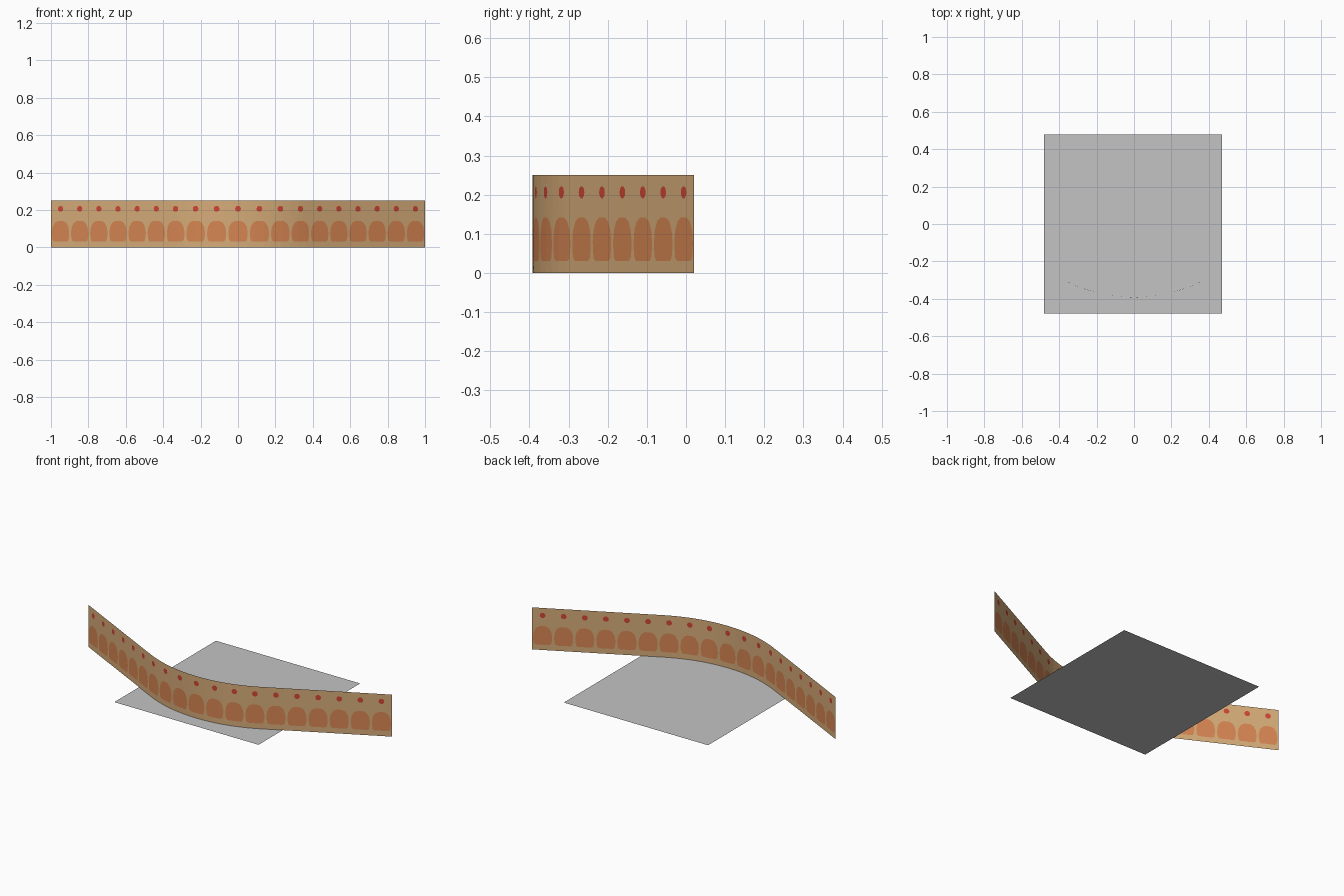
import bpy, bmesh, math
from mathutils import Vector

if "Cube" in bpy.data.objects:
    bpy.data.objects.remove(bpy.data.objects["Cube"])

HEIGHT = 0.25
TILES = 19
ANGLE = math.radians(27)          # slope of the straight arms
X0 = 0.362                        # where the arc meets the arms
RADIUS = X0 / math.sin(ANGLE)
ARC = RADIUS * ANGLE              # half length of the arc
HALF = ARC + (1 - X0) / math.cos(ANGLE)
Y_FRONT = -0.392


def material(name, color):
    m = bpy.data.materials.new(name)
    m.diffuse_color = (*color, 1)
    m.use_nodes = True
    m.node_tree.nodes["Principled BSDF"].inputs["Base Color"].default_value = m.diffuse_color
    return m


def finish(bm, name, mats):
    me = bpy.data.meshes.new(name)
    bm.to_mesh(me)
    bm.free()
    for m in mats:
        me.materials.append(m)
    ob = bpy.data.objects.new(name, me)
    bpy.context.collection.objects.link(ob)
    return ob


def bend(u):
    """Map length along the strip to its plan position (arm, arc, arm)."""
    s = min(abs(u), ARC)
    rest = abs(u) - s
    a = s / RADIUS
    x = RADIUS * math.sin(a) + rest * math.cos(ANGLE)
    y = Y_FRONT + RADIUS * (1 - math.cos(a)) + rest * math.sin(ANGLE)
    return math.copysign(x, u), y


tan = material("tan", (0.67, 0.41, 0.19))
orange = material("orange", (0.67, 0.235, 0.084))
red = material("red", (0.62, 0.06, 0.035))
grey = material("grey", (0.55, 0.55, 0.55))

# Half outline of the rounded arch, and the round dot above it
half = [(0.038, 0.031), (0.047, 0.038), (0.051, 0.06), (0.052, 0.08),
        (0.047, 0.11), (0.034, 0.132), (0.015, 0.142)]
arch = half + [(-x, z) for x, z in reversed(half)]
dot = [(0.016 * math.cos(k * math.pi / 5), 0.206 + 0.016 * math.sin(k * math.pi / 5))
       for k in range(10)]

# Flat patterned strip: each tile has an arch and a dot cut into it
bm = bmesh.new()
width = 2 * HALF / TILES
for i in range(TILES):
    c = -HALF + (i + 0.5) * width
    w = width / 2
    frame = [(-w, 0), (w, 0), (w, HEIGHT), (-w, HEIGHT)]
    edges, loops = [], []
    for outline in (frame, arch, dot):
        vs = [bm.verts.new((c + x, z, 0)) for x, z in outline]
        edges += [bm.edges.new((vs[k], vs[k - 1])) for k in range(len(vs))]
        loops.append(vs)
    bmesh.ops.triangle_fill(bm, edges=edges, use_beauty=True, normal=(0, 0, 1))
    for slot in (1, 2):
        bm.faces.new(loops[slot]).material_index = slot
bmesh.ops.remove_doubles(bm, verts=bm.verts[:], dist=1e-5)

# Cut the strip where it bends, then bend it upright
STEPS = 16
for k in range(STEPS + 1):
    u = -ARC + 2 * ARC * k / STEPS
    bmesh.ops.bisect_plane(bm, geom=bm.verts[:] + bm.edges[:] + bm.faces[:], dist=1e-5,
                           plane_co=(u, 0, 0), plane_no=(1, 0, 0))
for v in bm.verts:
    x, y = bend(v.co.x)
    v.co = Vector((x, y, v.co.y))
bm.normal_update()
for f in bm.faces:
    if f.normal.y > 0:
        f.normal_flip()
    f.smooth = False
finish(bm, "patterned_strip", [tan, orange, red])

# Flat base sheet
bm = bmesh.new()
bm.faces.new([bm.verts.new(p) for p in
              ((-0.48, -0.478, 0), (0.47, -0.478, 0), (0.47, 0.478, 0), (-0.48, 0.478, 0))])
finish(bm, "base_sheet", [grey])
